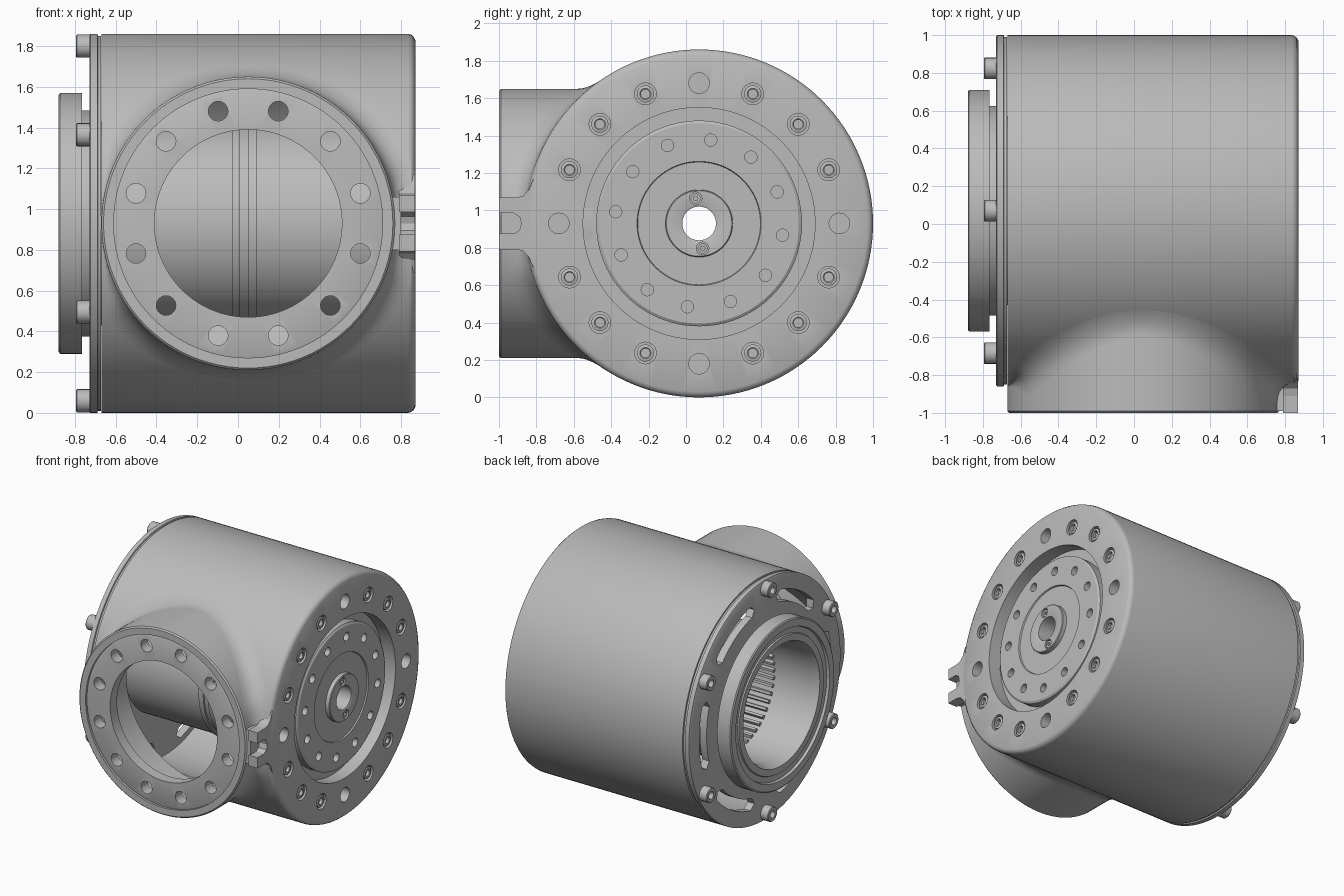
import bpy, bmesh
from math import sin, cos, pi, radians, sqrt

if "Cube" in bpy.data.objects:
    bpy.data.objects.remove(bpy.data.objects["Cube"])

CX, CY, CZ, R = 0.05, 0.07, 0.93, 0.93   # branch x, barrel y, common z, barrel radius
AXIS_X, AXIS_Y = (CY, CZ), (CX, CZ)

metal = bpy.data.materials.new("grey metal")
metal.use_nodes = True
grey = (0.5, 0.5, 0.5, 1)
metal.diffuse_color = grey
metal.node_tree.nodes["Principled BSDF"].inputs["Base Color"].default_value = grey


def place(axis, a, u, v):
    return (a, u, v) if axis == "X" else (u, a, v)


def finish(name, bm):
    bmesh.ops.recalc_face_normals(bm, faces=bm.faces)
    mesh = bpy.data.meshes.new(name)
    bm.to_mesh(mesh)
    bm.free()
    mesh.materials.append(metal)
    obj = bpy.data.objects.new(name, mesh)
    bpy.context.collection.objects.link(obj)
    return obj


def smooth(obj):
    bpy.ops.object.select_all(action="DESELECT")
    bpy.context.view_layer.objects.active = obj
    obj.select_set(True)
    bpy.ops.object.shade_smooth_by_angle(angle=radians(28))


def lathe(name, profile, axis="X", centers=(AXIS_X,), segs=96):
    """Revolve a closed (along, radius) profile around each centre."""
    bm = bmesh.new()
    n = len(profile)
    for u, v in centers:
        rings = [[bm.verts.new(place(axis, a, u + r * cos(2 * pi * k / segs),
                                     v + r * sin(2 * pi * k / segs)))
                  for a, r in profile] for k in range(segs)]
        for k in range(segs):
            p, q = rings[k], rings[(k + 1) % segs]
            for i in range(n):
                j = (i + 1) % n
                bm.faces.new((p[i], p[j], q[j], q[i]))
    obj = finish(name, bm)
    smooth(obj)
    return obj


def prism(name, outlines, axis, a0, a1):
    """Extrude flat outlines along an axis."""
    bm = bmesh.new()
    for pts in outlines:
        lo = [bm.verts.new(place(axis, a0, u, v)) for u, v in pts]
        hi = [bm.verts.new(place(axis, a1, u, v)) for u, v in pts]
        bm.faces.new(lo)
        bm.faces.new(hi)
        for i in range(len(pts)):
            j = (i + 1) % len(pts)
            bm.faces.new((lo[i], lo[j], hi[j], hi[i]))
    return finish(name, bm)


def polar(center, radius, degrees):
    return [(center[0] + radius * cos(radians(d)), center[1] + radius * sin(radians(d)))
            for d in degrees]


def disc(center, radius, segs=24):
    return polar(center, radius, [360 * k / segs for k in range(segs)])


def cut(obj, cutter):
    mod = obj.modifiers.new("cut", "BOOLEAN")
    mod.object, mod.operation, mod.solver = cutter, "DIFFERENCE", "EXACT"
    bpy.context.view_layer.objects.active = obj
    bpy.ops.object.modifier_apply(modifier=mod.name)
    bpy.data.objects.remove(cutter)
    smooth(obj)


# Barrel shell with an open left end and a ring-shaped right face
barrel = lathe("barrel", [(-0.67, 0.85), (-0.67, R), (0.835, R), (0.85, 0.926), (0.862, 0.916),
                          (0.87, 0.9), (0.87, 0.62), (0.75, 0.62), (0.75, 0.85)], segs=128)
cut(barrel, prism("bore_cutter", [disc(AXIS_Y, 0.67, 96)], "Y", -1.2, 0))
dowels = polar(AXIS_X, 0.75, [0, 90, 180, 270])
bolts = polar(AXIS_X, 0.75, [a + s for a in (0, 90, 180, 270) for s in (22.5, 45, 67.5)])
cut(barrel, prism("dowel_cutter", [disc(c, 0.055) for c in dowels], "X", 0.78, 0.9))
cut(barrel, prism("bolt_cutter", [disc(c, 0.058) for c in bolts], "X", 0.835, 0.9))
lathe("face_bolts", [(0.84, 0.024), (0.862, 0.024), (0.866, 0.03), (0.862, 0.046),
                     (0.83, 0.046), (0.83, 0.005), (0.84, 0.005)], "X", bolts, 18)

# Side branch: tube, recessed drilled flange and blend into the barrel
lathe("branch_tube", [(-1, 0.66), (-1, 0.71), (-0.99, 0.72), (-0.5, 0.72), (-0.5, 0.66)],
      "Y", (AXIS_Y,))
flange = lathe("branch_flange", [(-0.985, 0.46), (-0.985, 0.655), (-0.98, 0.665),
                                 (-0.9, 0.665), (-0.9, 0.46)], "Y", (AXIS_Y,))
holes = polar(AXIS_Y, 0.57, range(15, 375, 30))
cut(flange, prism("flange_cutter", [disc(c, 0.048) for c in holes], "Y", -1.1, -0.8))


def branch_blend():
    bm = bmesh.new()
    rows, steps, segs, r0 = [], 8, 128, 0.72
    for k in range(segs):
        a = 2 * pi * k / segs
        c, s = cos(a), sin(a)
        room = (0.8 if c > 0 else 0.715) / max(abs(c), 0.01) - r0
        d = max(0.002, min(0.06 + 0.08 * abs(c), room))

        def on_barrel(r):
            return CY - sqrt(R * R - (r * s) ** 2)
        row = []
        for i in range(steps + 1):
            t = i / steps
            w0, w1, w2 = (1 - t) ** 2, 2 * t * (1 - t), t * t
            r = r0 * (w0 + w1) + (r0 + d) * w2
            y = (on_barrel(r0) - d) * w0 + on_barrel(r0) * w1 + on_barrel(r0 + d) * w2
            row.append(bm.verts.new((CX + r * c, max(y, -0.99), CZ + r * s)))
        rows.append(row)
    for k in range(segs):
        p, q = rows[k], rows[(k + 1) % segs]
        for i in range(steps):
            bm.faces.new((p[i], p[i + 1], q[i + 1], q[i]))
    smooth(finish("branch_blend", bm))


branch_blend()

# Slotted key tab beside the branch
half = [(-0.815, 0.24), (-0.84, 0.18), (-0.87, 0.148), (-0.91, 0.138), (-1, 0.138),
        (-1, 0.055), (-0.92, 0.055), (-0.89, 0.035), (-0.88, 0)]
tab = half + [(y, -z) for y, z in reversed(half[:-1])]
prism("key_tab", [[(y, CZ + z) for y, z in tab]], "X", 0.79, 0.868)
prism("key_tab_back", [[(-0.99, CZ - 0.13), (-0.82, CZ - 0.13), (-0.82, CZ + 0.13),
                        (-0.99, CZ + 0.13)]], "X", 0.74, 0.8)

# Output hub in the right face
hub = lathe("output_hub", [(0.7, 0.09), (0.86, 0.09), (0.865, 0.1), (0.865, 0.175), (0.86, 0.18),
                           (0.83, 0.18), (0.83, 0.328), (0.84, 0.332), (0.84, 0.535),
                           (0.83, 0.55), (0.765, 0.55), (0.765, 0.64), (0.7, 0.64)])
cut(hub, prism("hub_cutter", [disc(c, 0.033, 16) for c in polar(AXIS_X, 0.45, range(22, 382, 30))],
               "X", 0.79, 0.9))
pins = polar(AXIS_X, 0.135, (98, 278))
cut(hub, prism("pin_cutter", [disc(c, 0.034, 16) for c in pins], "X", 0.84, 0.9))
lathe("hub_screws", [(0.835, 0.012), (0.858, 0.012), (0.858, 0.027), (0.835, 0.027)],
      "X", pins, 12)

# Left cover with curved slots and cap screws
cover = lathe("left_cover", [(-0.73, 0.5), (-0.73, 0.92), (-0.725, R), (-0.69, R), (-0.687, 0.92),
                             (-0.672, 0.92), (-0.672, 0.5)], segs=128)
slots = []
for mid in range(0, 360, 60):
    sweep = range(mid - 17, mid + 18, 2)
    slots.append(polar(AXIS_X, 0.81, sweep) + polar(AXIS_X, 0.765, [mid + 20])
                 + polar(AXIS_X, 0.72, reversed(sweep)) + polar(AXIS_X, 0.765, [mid - 20]))
cut(cover, prism("slot_cutter", slots, "X", -0.8, -0.6))
lathe("cap_screws", [(-0.76, 0.028), (-0.795, 0.028), (-0.795, 0.052), (-0.79, 0.057),
                     (-0.72, 0.057), (-0.72, 0.005), (-0.76, 0.005)], "X",
      polar(AXIS_X, 0.87, range(30, 390, 60)), 20)

# Hollow centre tube ending in the stepped left flange
lathe("centre_tube", [(-0.87, 0.47), (-0.87, 0.52), (-0.86, 0.525), (-0.86, 0.57), (-0.88, 0.575),
                      (-0.88, 0.63), (-0.873, 0.64), (-0.765, 0.64), (-0.765, 0.555),
                      (-0.72, 0.555), (-0.72, 0.5), (0.71, 0.5), (0.71, 0.45), (-0.8, 0.45)])
for name, x in (("tube_ridge_left", -0.01), ("tube_ridge_right", 0.07)):
    lathe(name, [(x - 0.02, 0.495), (x - 0.02, 0.512), (x + 0.02, 0.512), (x + 0.02, 0.495)])

# Spline teeth inside the tube
teeth = []
for k in range(48):
    a = 7.5 * k
    teeth.append(polar(AXIS_X, 0.455, (a - 2, a + 2)) + polar(AXIS_X, 0.425, (a + 1.2, a - 1.2)))
prism("spline_teeth", teeth, "X", -0.5, 0.2)
